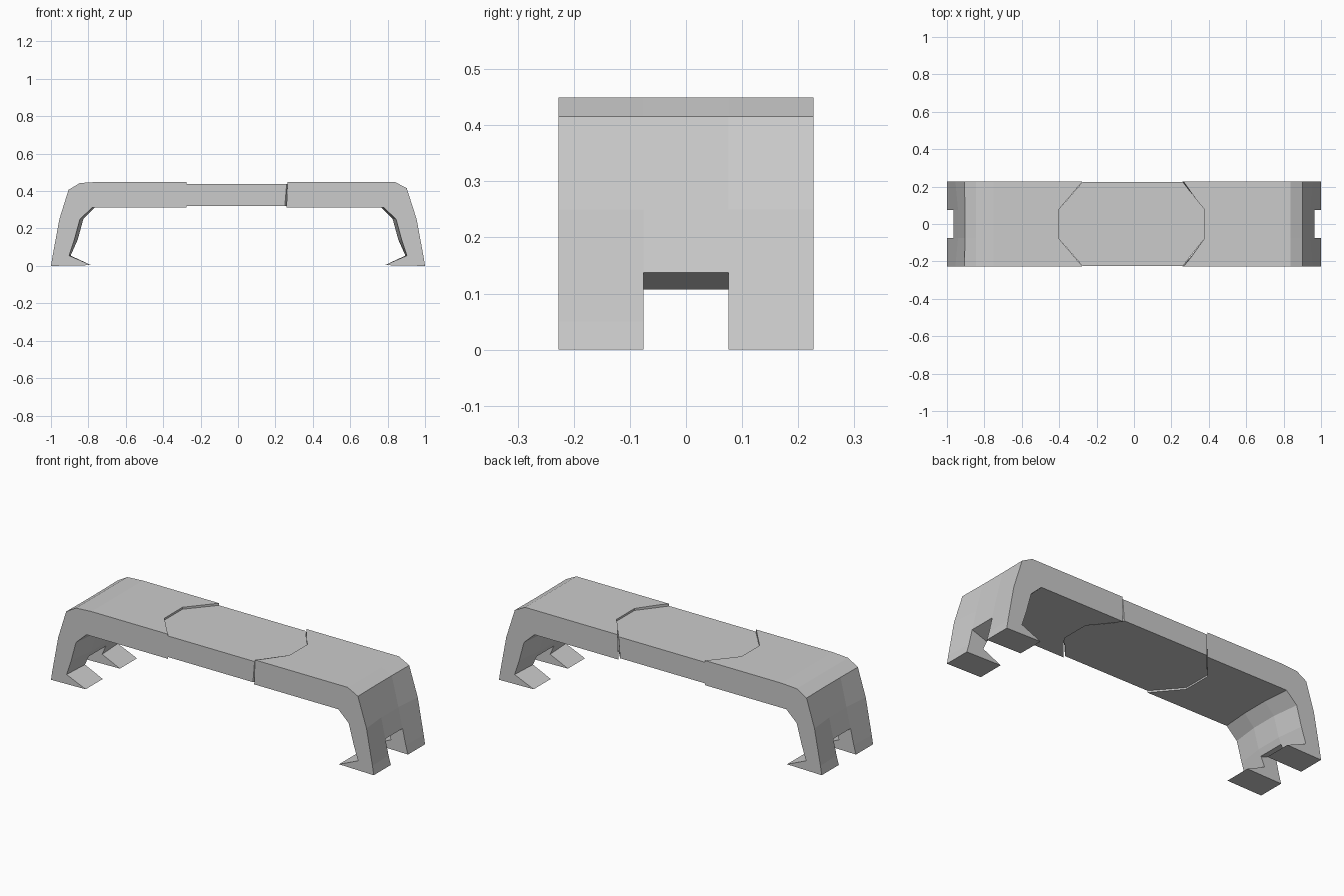
import bpy, bmesh

if "Cube" in bpy.data.objects:
    bpy.data.objects.remove(bpy.data.objects["Cube"])

W = 0.227          # half depth
SLOT = 0.076       # half width of foot slot


def loft(name, sections):
    """Closed solid through a list of equal-length point loops."""
    bm = bmesh.new()
    loops = [[bm.verts.new(p) for p in sec] for sec in sections]
    n = len(loops[0])
    for a, b in zip(loops, loops[1:]):
        for i in range(n):
            j = (i + 1) % n
            bm.faces.new((a[i], a[j], b[j], b[i]))
    bm.faces.new(loops[0])
    bm.faces.new(loops[-1][::-1])
    bmesh.ops.recalc_face_normals(bm, faces=bm.faces)
    me = bpy.data.meshes.new(name)
    bm.to_mesh(me)
    bm.free()
    ob = bpy.data.objects.new(name, me)
    bpy.context.collection.objects.link(ob)
    return ob


def cut(ob, cutter):
    """Subtract a cutter, then remove it."""
    m = ob.modifiers.new("cut", 'BOOLEAN')
    m.operation, m.solver, m.object = 'DIFFERENCE', 'EXACT', cutter
    cutter.hide_render = True
    bpy.context.view_layer.objects.active = ob
    bpy.ops.object.modifier_apply(modifier=m.name)
    bpy.data.objects.remove(cutter)


# plan of the centre plate, with pointed ends
def plan(z, w, grow=0.0):
    half = [(-0.40, 0.08), (-0.275, w), (0.25 + grow, w), (0.375, 0.08)]
    pts = half + [(x, -y) for x, y in reversed(half)]
    return [(x, y, z) for x, y in pts]


# leg profile: x, z, inward shift in the middle of the depth
TOPS = {1: [(0.838, 0.449, 0), (0.902, 0.416, 0.002)],
        -1: [(0.75, 0.449, 0), (0.845, 0.443, 0), (0.906, 0.407, 0.002)]}
LEG = [(0.955, 0.25, 0.014), (0.992, 0.05, 0.006), (1.0, 0.0, 0),
       (0.785, 0.004, 0), (0.903, 0.055, 0.008), (0.875, 0.14, 0.018),
       (0.845, 0.25, 0.018), (0.78, 0.311, 0.012), (0.1, 0.311, 0)]

for side, label in ((1, "right"), (-1, "left")):
    prof = [(0.1, 0.449, 0)] + TOPS[side] + LEG
    secs = [[(side * (x - s * k), y, z) for x, z, s in prof]
            for y, k in ((-W, 0), (-SLOT, 1), (SLOT, 1), (W, 0))]
    arm = loft(label + "_end_arm", secs)
    # slot between the two feet, with sloping ceiling
    slot = [(1.1, -0.1), (1.1, 0.183), (0.96, 0.135), (0.88, 0.107),
            (0.7, 0.107), (0.7, -0.1)]
    cut(arm, loft("slot_cutter", [[(side * x, y, z) for x, z in slot]
                                  for y in (-SLOT, SLOT)]))
    # pocket that receives the centre plate
    cut(arm, loft("plate_cutter", [plan(0.1, W + 0.001), plan(0.6, W + 0.001, 0.02)]))

# centre plate, slightly thinner than the arms
loft("centre_plate", [plan(0.32, W - 0.002), plan(0.438, W - 0.002, 0.01)])
